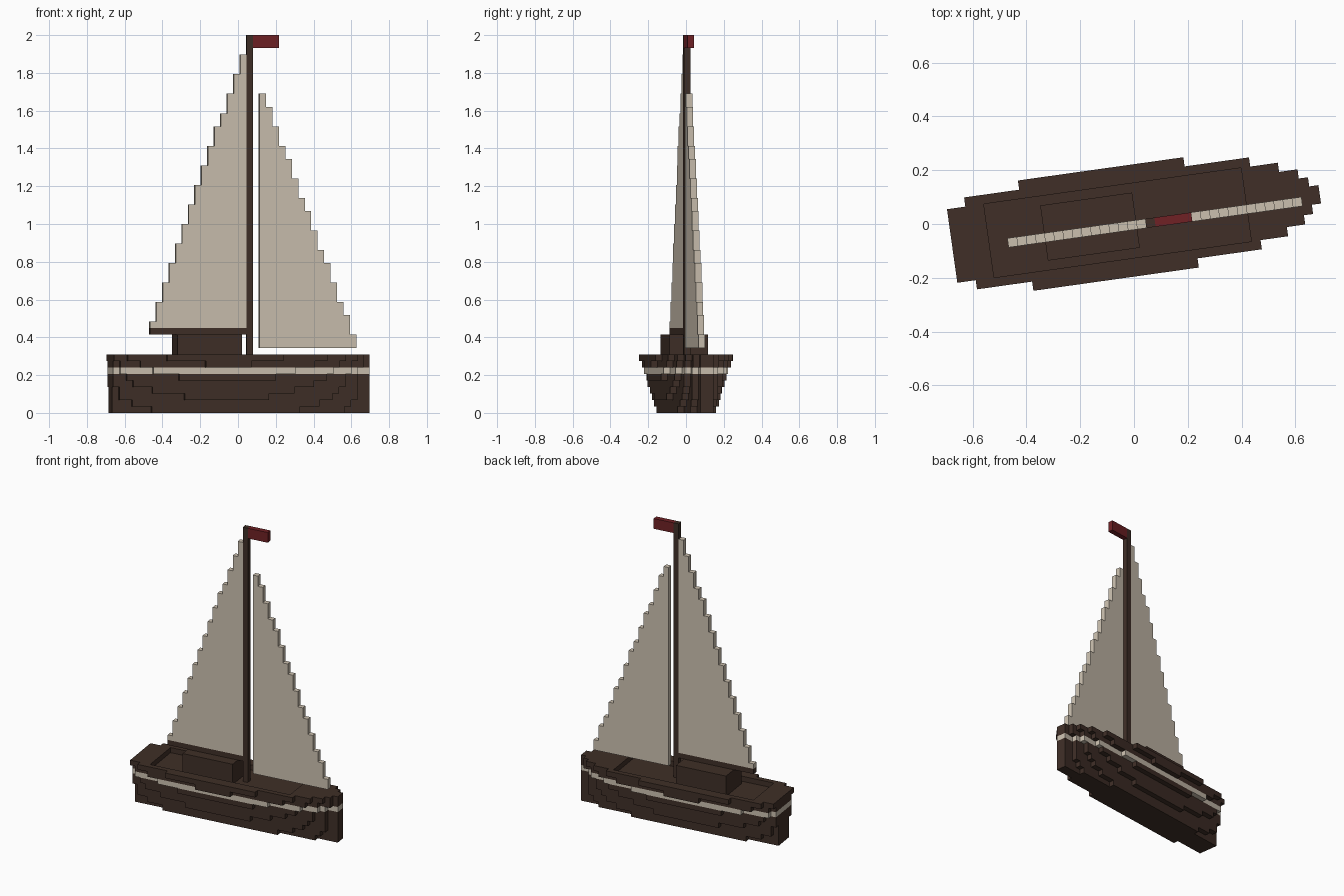
import bpy, bmesh, math
from mathutils import Vector, Matrix

old = bpy.data.objects.get("Cube")
if old:
    bpy.data.objects.remove(old, do_unlink=True)

UNIT = 2 / 58                      # one block
TURN = math.radians(8)             # the boat lies slightly turned
ORIGIN = Matrix.Rotation(TURN, 4, 'Z') @ Vector((-19.735, 0.382, 0)) * UNIT


def material(name, rgb):
    mat = bpy.data.materials.new(name)
    mat.use_nodes = True
    mat.diffuse_color = (*rgb, 1)
    bsdf = mat.node_tree.nodes["Principled BSDF"]
    bsdf.inputs["Base Color"].default_value = (*rgb, 1)
    bsdf.inputs["Roughness"].default_value = 0.9
    return mat


WOOD = material("dark wood", (0.05, 0.028, 0.02))
CANVAS = material("cream canvas", (0.6, 0.53, 0.43))
RED = material("flag red", (0.16, 0.015, 0.018))


def finish(name, bm, mat):
    """Turn block units, measured from the stern, into a placed object."""
    bmesh.ops.recalc_face_normals(bm, faces=bm.faces)
    mesh = bpy.data.meshes.new(name)
    bm.to_mesh(mesh)
    bm.free()
    mesh.materials.append(mat)
    obj = bpy.data.objects.new(name, mesh)
    bpy.context.collection.objects.link(obj)
    obj.location = ORIGIN
    obj.rotation_euler.z = TURN
    obj.scale = (UNIT,) * 3
    return obj


def prism(bm, points, direction):
    face = bm.faces.new([bm.verts.new(p) for p in points])
    new = bmesh.ops.extrude_face_region(bm, geom=[face])["geom"]
    bmesh.ops.translate(bm, vec=direction,
                        verts=[g for g in new if isinstance(g, bmesh.types.BMVert)])


def box(name, x0, x1, y0, y1, z0, z1, mat):
    bm = bmesh.new()
    prism(bm, [(x0, y0, z0), (x1, y0, z0), (x1, y1, z0), (x0, y1, z0)], (0, 0, z1 - z0))
    return finish(name, bm, mat)


# Half-breadth of the hull along its length
BREADTH = [(0, 3.6), (1, 4.1), (2, 4.505), (3, 4.72), (5, 5.03), (6, 5.2), (8, 5.5),
           (10, 5.6), (14, 5.95), (20, 5.95), (24, 5.6), (25, 5.52), (28, 5.12),
           (29, 4.98), (32, 4.505), (33, 4.25), (35, 3.55), (37, 2.55), (38, 1.7), (39, 1)]
LENGTH = 40


def half_width(i, layer):
    for (a, fa), (b, fb) in zip(BREADTH, BREADTH[1:]):
        if a <= i <= b:
            f = fa + (fb - fa) * (i - a) / (b - a)
            return max(1, math.floor(f * (0.49 + 0.51 * layer / 8) + 0.5))


def half_outline(layer):
    """Stepped edge of one side of a hull layer, stern to bow."""
    pts = []
    for i in range(LENGTH):
        w = half_width(i, layer)
        if not pts or pts[-1][1] != w:
            if pts:
                pts.append((i, pts[-1][1]))
            pts.append((i, w))
    return pts + [(LENGTH, pts[-1][1])]


def hull_layers(name, layers, mat):
    bm = bmesh.new()
    for z in layers:
        side = half_outline(z)
        ring = side + [(x, -y) for x, y in reversed(side)]
        prism(bm, [(x, y, z) for x, y in ring], (0, 0, 1))
    return finish(name, bm, mat)


# Hull, painted stripe and deck
hull_layers("hull", range(6), WOOD)
hull_layers("hull_stripe", [6], CANVAS)
hull_layers("deck", [7], WOOD)

# Raised rim around the sunken deck, mirrored across the keel
bm = bmesh.new()
rim = [(0, 0)] + half_outline(8) + [(LENGTH, 0), (32, 0), (32, 4), (4, 4), (4, 0)]
prism(bm, [(x, y, 8) for x, y in rim], (0, 0, 1))
bulwark = finish("bulwark", bm, WOOD)
mirror = bulwark.modifiers.new("Mirror", 'MIRROR')
mirror.use_axis = (False, True, False)

# Cabin, mast, boom and flag
box("cabin", 10, 20, -3, 3, 8, 12, WOOD)
box("mast", 21, 22, -1, 0, 8, 58, WOOD)
box("boom", 6, 21, -1, 0, 12, 13, WOOD)
box("flag", 22, 26, -1, 0, 56, 58, RED)


def sail(name, start, bottom, tops):
    """Upright sail with a stepped edge, one block thick."""
    pts = [(start, bottom)]
    for k, top in enumerate(tops):
        pts += [(start + k, top), (start + k + 1, top)]
    pts.append((start + len(tops), bottom))
    bm = bmesh.new()
    prism(bm, [(x, -1, z) for x, z in pts], (0, 1, 0))
    return finish(name, bm, CANVAS)


# Sails
sail("main_sail", 6, 13, [14 + 3 * k - (k > 10) for k in range(15)])
sail("front_sail", 23, 10, [49 - 8 * k // 3 for k in range(15)])
